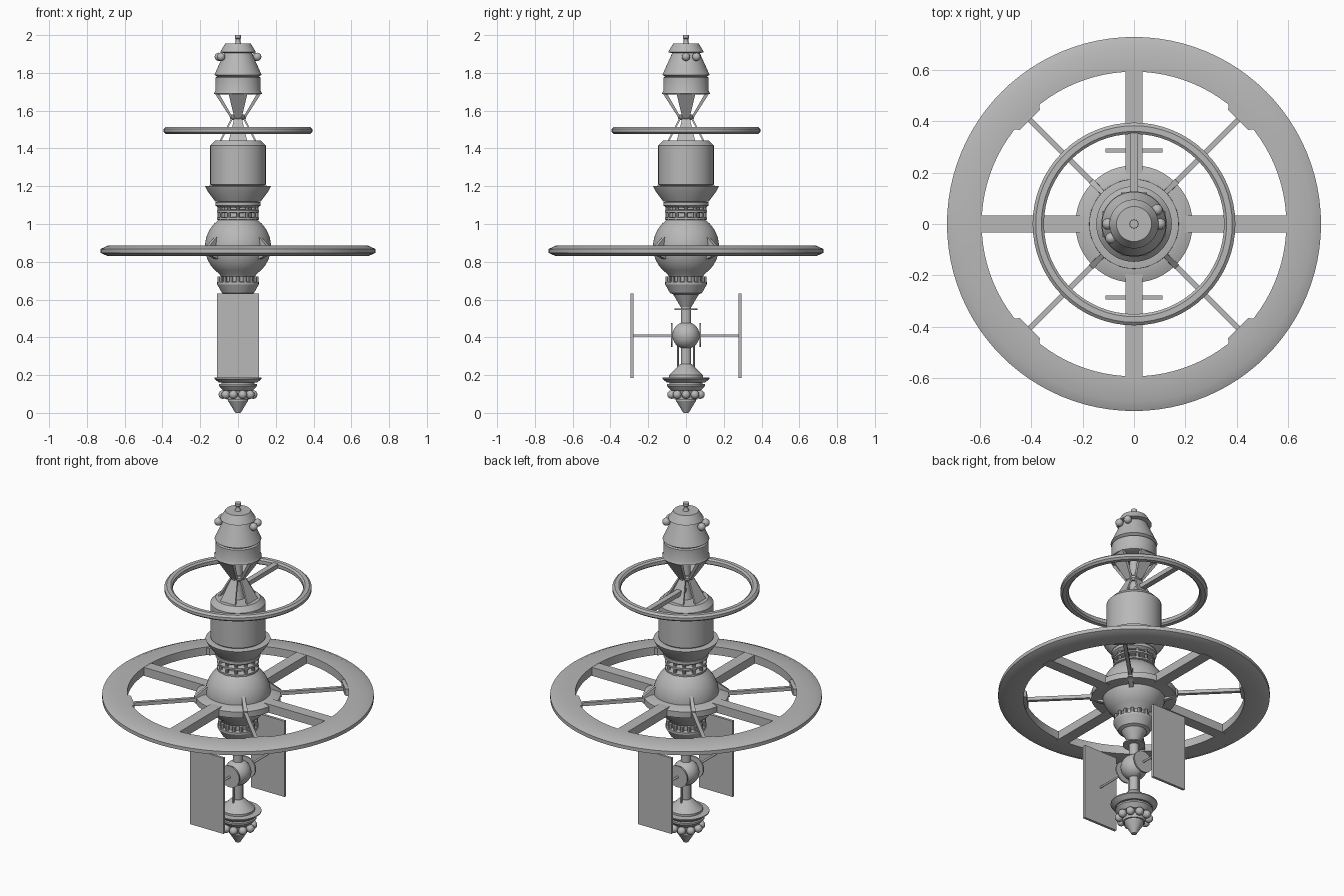
import bpy, bmesh, math
from mathutils import Matrix, Vector

metal = bpy.data.materials.new("station_grey")
metal.diffuse_color = (0.48, 0.48, 0.48, 1)


def finish(name, bm):
    bmesh.ops.remove_doubles(bm, verts=bm.verts, dist=1e-5)
    bmesh.ops.recalc_face_normals(bm, faces=bm.faces)
    me = bpy.data.meshes.new(name)
    bm.to_mesh(me)
    bm.free()
    me.materials.append(metal)
    ob = bpy.data.objects.new(name, me)
    bpy.context.collection.objects.link(ob)
    return ob


def lathe(name, profile, seg=48, closed=False):
    """Turn (radius, z) points round the z axis; open profiles get capped on the axis."""
    pts = list(profile)
    if not closed:
        pts = [(0, pts[0][1])] + pts + [(0, pts[-1][1])]
    bm = bmesh.new()
    rows = [[bm.verts.new((r * math.cos(2 * math.pi * k / seg), r * math.sin(2 * math.pi * k / seg), z))
             for k in range(seg)] for r, z in pts]
    n = len(rows)
    for i in range(n if closed else n - 1):
        a, b = rows[i], rows[(i + 1) % n]
        for k in range(seg):
            j = (k + 1) % seg
            bm.faces.new((a[k], a[j], b[j], b[k]))
    return finish(name, bm)


def slabs(name, quad, angles):
    """Radial plates: four (radius, z, width) corners repeated at the given angles."""
    bm = bmesh.new()
    for ang in angles:
        m = Matrix.Rotation(math.radians(ang), 3, 'Z')
        a, b = [[bm.verts.new(m @ Vector((r, s * w / 2, z))) for r, z, w in quad] for s in (-1, 1)]
        bm.faces.new(a)
        bm.faces.new(b[::-1])
        for i in range(4):
            j = (i + 1) % 4
            bm.faces.new((a[i], a[j], b[j], b[i]))
    return finish(name, bm)


def balls(name, centres, r, seg=16):
    bm = bmesh.new()
    for c in centres:
        bmesh.ops.create_uvsphere(bm, u_segments=seg, v_segments=seg // 2, radius=r,
                                  matrix=Matrix.Translation(c))
    return finish(name, bm)


def rods(name, ends, r, seg=12):
    bm = bmesh.new()
    for p, q in ends:
        p, q = Vector(p), Vector(q)
        d = q - p
        m = Matrix.Translation((p + q) / 2) @ d.to_track_quat('Z', 'Y').to_matrix().to_4x4()
        bmesh.ops.create_cone(bm, cap_ends=True, segments=seg, radius1=r, radius2=r,
                              depth=d.length, matrix=m)
    return finish(name, bm)


def ring_points(n, r, z, off=0.0):
    return [(r * math.cos(2 * math.pi * (k + off) / n), r * math.sin(2 * math.pi * (k + off) / n), z)
            for k in range(n)]


def posts(name, n, r, z0, z1, size):
    rods(name, list(zip(ring_points(n, r, z0), ring_points(n, r, z1))), size, 8)


CROSS = (0, 90, 180, 270)
DIAG = (45, 135, 225, 315)

# Top capsule: antenna, cap, cone with tanks, cylinder
lathe("antenna", [(0.02, 1.95), (0.012, 1.965), (0.012, 1.98), (0.017, 1.985), (0.017, 2.0)], 16)
lathe("capsule_cap", [(0.075, 1.905), (0.095, 1.91), (0.068, 1.955)])
lathe("capsule_cone", [(0.11, 1.78), (0.125, 1.79), (0.073, 1.905)])
balls("capsule_tanks", [(s * x, s * y, 1.885) for s in (1, -1) for x, y in ((0.102, 0.0), (0.09, 0.055))], 0.022)
lathe("capsule_body", [(0.113, 1.685), (0.127, 1.69), (0.12, 1.705), (0.12, 1.775), (0.11, 1.78)])

# Hourglass truss with its core
lathe("truss_core", [(0.04, 1.43), (0.024, 1.5), (0.024, 1.69)], 24)
lathe("truss_waist", [(0.035, 1.55), (0.042, 1.56), (0.042, 1.572), (0.035, 1.58)], 24)
slabs("upper_struts", [(0.028, 1.565, 0.04), (0.042, 1.565, 0.04), (0.122, 1.69, 0.1), (0.1, 1.69, 0.1)], CROSS)
slabs("lower_struts", [(0.09, 1.435, 0.1), (0.1, 1.435, 0.1), (0.036, 1.56, 0.04), (0.026, 1.56, 0.04)], CROSS)

# Small ring with its single spoke
lathe("small_ring", [(0.35, 1.485), (0.36, 1.477), (0.382, 1.477), (0.394, 1.487),
                     (0.394, 1.503), (0.382, 1.513), (0.36, 1.513), (0.35, 1.505)], 64, True)
slabs("small_ring_spoke", [(0.02, 1.482, 0.032), (0.355, 1.482, 0.032),
                           (0.355, 1.508, 0.032), (0.02, 1.508, 0.032)], [90])

# Main cylinder and flared collar
lathe("main_cylinder", [(0.13, 1.195), (0.147, 1.21), (0.147, 1.415), (0.12, 1.443), (0.1, 1.443)])
lathe("collar", [(0.12, 1.118), (0.162, 1.175), (0.174, 1.2), (0.15, 1.203)])

# Neck of bands and posts
lathe("neck_core", [(0.075, 1.0), (0.075, 1.125)], 32)
lathe("neck_top_band", [(0.105, 1.088), (0.12, 1.098), (0.12, 1.115), (0.1, 1.12)])
lathe("neck_mid_band", [(0.1, 1.058), (0.112, 1.062), (0.112, 1.072), (0.1, 1.076)])
lathe("neck_low_band", [(0.095, 1.018), (0.112, 1.024), (0.112, 1.034), (0.095, 1.038)])
posts("neck_posts", 12, 0.1, 1.02, 1.1, 0.009)

# Central globe
globe = [(0.175 * math.cos(math.radians(a)), 0.88 + 0.175 * math.sin(math.radians(a)))
         for a in range(-55, 56, 10)]
lathe("globe", [(0.09, 0.722)] + globe + [(0.09, 1.023)])

# Big wheel: rim, hub, spokes and fins
lathe("wheel_rim", [(0.592, 0.835), (0.69, 0.83), (0.727, 0.847), (0.727, 0.868),
                    (0.69, 0.885), (0.592, 0.883)], 96, True)
lathe("wheel_hub", [(0.165, 0.83), (0.228, 0.835), (0.228, 0.87), (0.19, 0.885), (0.165, 0.885)], 48, True)
slabs("wheel_spokes", [(0.17, 0.832, 0.066), (0.61, 0.832, 0.066),
                       (0.61, 0.882, 0.066), (0.17, 0.882, 0.066)], CROSS)
slabs("thin_spokes", [(0.17, 0.848, 0.02), (0.59, 0.848, 0.02),
                      (0.59, 0.868, 0.02), (0.17, 0.868, 0.02)], DIAG)
slabs("rim_brackets", [(0.572, 0.84, 0.11), (0.605, 0.84, 0.16),
                       (0.605, 0.88, 0.16), (0.572, 0.88, 0.11)], DIAG)
slabs("hub_fins", [(0.15, 0.81, 0.024), (0.236, 0.84, 0.024),
                   (0.236, 0.875, 0.024), (0.15, 0.945, 0.016)], DIAG)

# Toothed joint and tapering skirt under the globe
lathe("joint_core", [(0.09, 0.68), (0.09, 0.73)], 32)
posts("joint_teeth", 16, 0.098, 0.69, 0.722, 0.01)
lathe("skirt", [(0.028, 0.56), (0.068, 0.628), (0.085, 0.635), (0.11, 0.68), (0.11, 0.692), (0.09, 0.696)])

# Tail column with rods and a ball joint
lathe("column", [(0.027, 0.2), (0.027, 0.57)], 24)
lathe("column_flange", [(0.06, 0.546), (0.06, 0.553)], 32)
balls("ball_joint", [(0, 0, 0.41)], 0.072, 32)
rods("column_rods", [((0, s * 0.042, 0.22), (0, s * 0.042, 0.42)) for s in (1, -1)], 0.005, 8)

# Solar wings on their axle
rods("wing_axle", [((0, -0.285, 0.41), (0, 0.285, 0.41))], 0.006)
rods("axle_discs", [((0, s * 0.071, 0.412), (0, s * 0.079, 0.412)) for s in (1, -1)], 0.063, 32)
slabs("solar_wings", [(0.278, 0.185, 0.22), (0.293, 0.185, 0.22),
                      (0.293, 0.632, 0.22), (0.278, 0.632, 0.22)], (90, 270))

# Tail cone, flange, fuel balls and nozzle
lathe("tail_cone", [(0.09, 0.185), (0.09, 0.2), (0.03, 0.258)])
lathe("tail_flange", [(0.1, 0.16), (0.125, 0.18), (0.125, 0.186), (0.09, 0.188)])
lathe("tail_bands", [(0.06, 0.115), (0.08, 0.12), (0.1, 0.142), (0.1, 0.152), (0.088, 0.154), (0.088, 0.165)])
lathe("tail_core", [(0.06, 0.07), (0.065, 0.12)], 32)
balls("fuel_balls", ring_points(10, 0.08, 0.097), 0.023)
lathe("nozzle", [(0.014, 0.0), (0.052, 0.062), (0.052, 0.074)], 32)

# Smooth the round surfaces, keep the edges sharp
bpy.ops.object.select_all(action='SELECT')
bpy.context.view_layer.objects.active = bpy.context.selected_objects[0]
bpy.ops.object.shade_smooth_by_angle(angle=math.radians(28))
